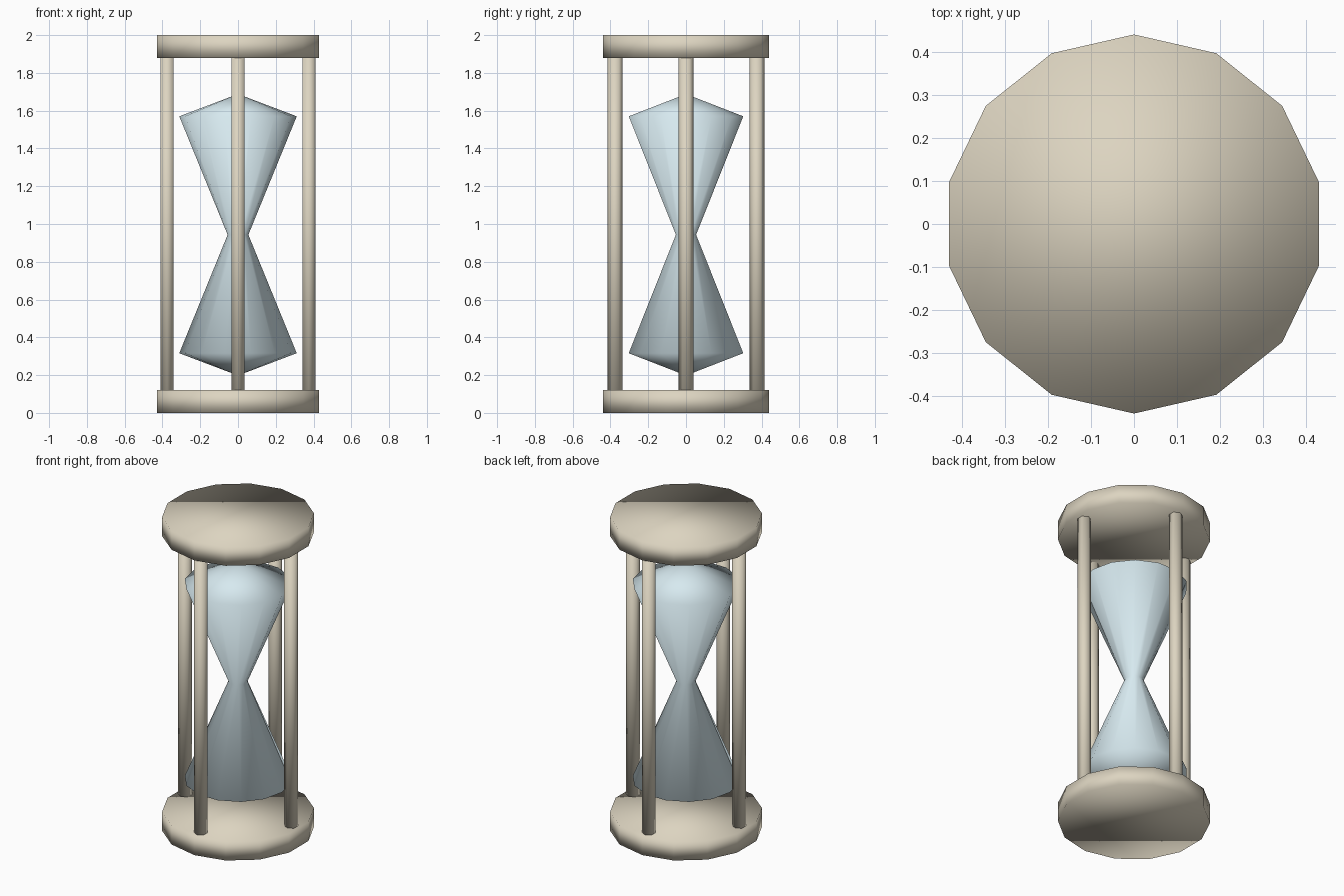
import bpy, math

if "Cube" in bpy.data.objects:
    bpy.data.objects.remove(bpy.data.objects["Cube"])


def material(name, rgb):
    m = bpy.data.materials.new(name)
    m.diffuse_color = (*rgb, 1.0)
    m.use_nodes = True
    m.node_tree.nodes["Principled BSDF"].inputs["Base Color"].default_value = m.diffuse_color
    return m


wood = material("pale_wood", (0.72, 0.66, 0.53))
glass = material("blue_glass", (0.68, 0.82, 0.87))


def lathe(name, profile, sides, mat, loc=(0, 0), start=math.pi / 2):
    """Revolve (radius, z) points; zero radius gives an apex, open ends get n-gon caps."""
    verts, rings, faces = [], [], []
    for r, z in profile:
        ring = []
        for i in range(sides if r > 0 else 1):
            a = start + 2 * math.pi * i / sides
            ring.append(len(verts))
            verts.append((loc[0] + r * math.cos(a), loc[1] + r * math.sin(a), z))
        rings.append(ring)
    for lo, hi in zip(rings, rings[1:]):
        for i in range(sides):
            j = (i + 1) % sides
            if len(lo) == 1:
                faces.append((lo[0], hi[j], hi[i]))
            elif len(hi) == 1:
                faces.append((lo[i], lo[j], hi[0]))
            else:
                faces.append((lo[i], lo[j], hi[j], hi[i]))
    if len(rings[0]) > 1:
        faces.append(rings[0][::-1])
    if len(rings[-1]) > 1:
        faces.append(rings[-1])
    me = bpy.data.meshes.new(name)
    me.from_pydata(verts, [], faces)
    me.materials.append(mat)
    me.shade_smooth()
    ob = bpy.data.objects.new(name, me)
    bpy.context.collection.objects.link(ob)
    return ob


# End plates
lathe("base_plate", [(0.44, 0.0), (0.44, 0.12)], 14, wood)
lathe("top_plate", [(0.44, 1.88), (0.44, 2.0)], 14, wood)

# Four hexagonal posts, set into the plates
for k in range(4):
    a = k * math.pi / 2
    lathe(f"post_{k + 1}", [(0.04, 0.002), (0.04, 1.90)], 6, wood,
          (0.375 * math.cos(a), 0.375 * math.sin(a)))

# Double bulb pinched at the waist
lathe("glass_bulb", [(0, 0.198), (0.311, 0.316), (0.055, 0.943),
                     (0.311, 1.57), (0, 1.688)], 14, glass, start=0)
